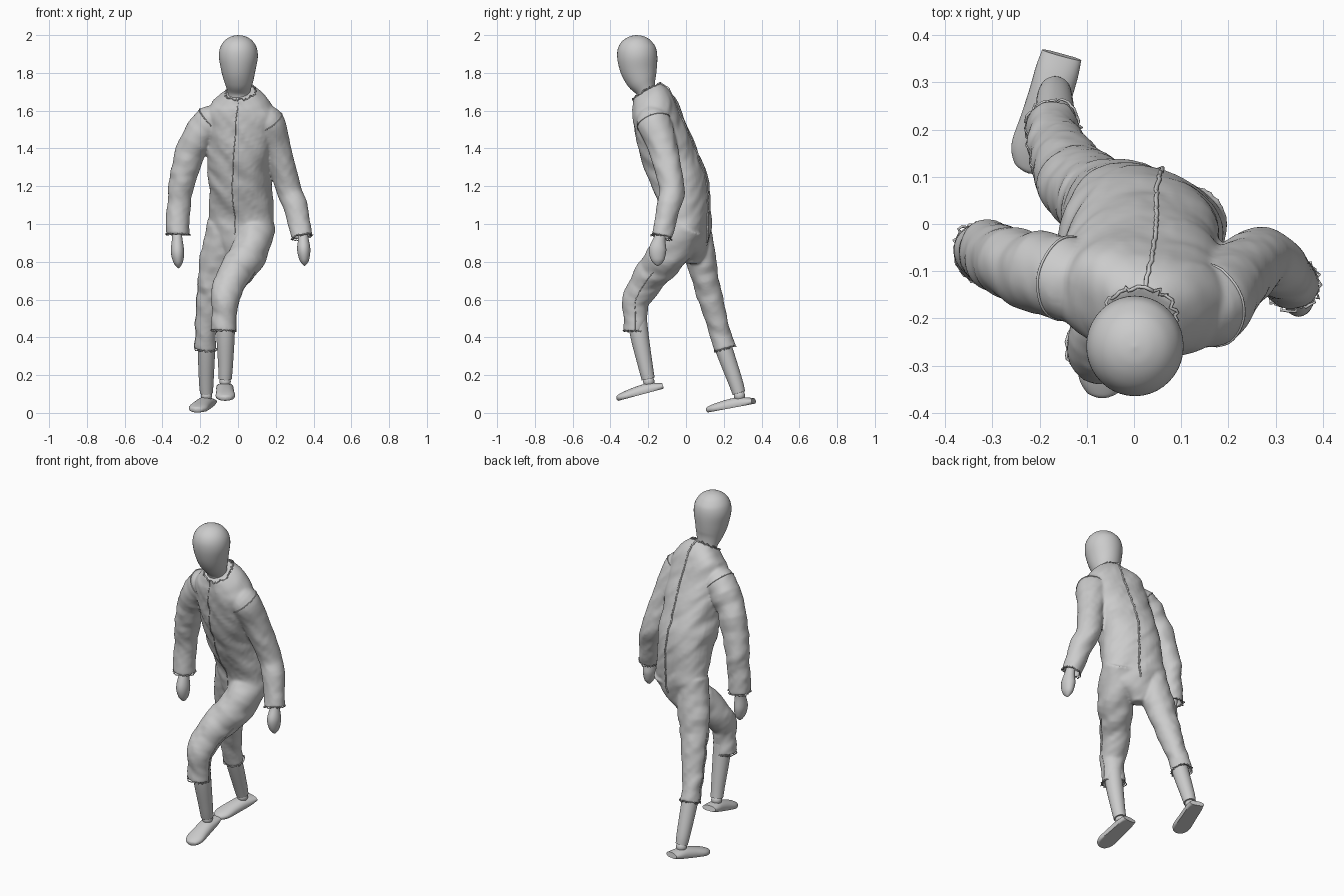
import bpy, bmesh, math, random
from mathutils import Vector, noise

if "Cube" in bpy.data.objects:
    bpy.data.objects.remove(bpy.data.objects["Cube"])

random.seed(4)
TAU = 2 * math.pi


def frames(rows, k=6, twist=(0.0, 0.0)):
    """Smooth (x, y, z, rx, ry) rows into oriented cross-section frames."""
    rows = [r if len(r) == 5 else (*r, r[3]) for r in rows]
    P = [rows[0]] + rows + [rows[-1]]
    vals = []
    for i in range(1, len(P) - 2):
        for s in range(k):
            t = s / k
            vals.append([0.5 * (2*b + (c-a)*t + (2*a-5*b+4*c-d)*t*t + (3*b-a-3*c+d)*t**3)
                         for a, b, c, d in zip(P[i-1], P[i], P[i+1], P[i+2])])
    vals.append(list(rows[-1]))
    out = []
    for i, v in enumerate(vals):
        w = twist[0] + (twist[1] - twist[0]) * i / (len(vals) - 1)
        side = Vector((math.cos(w), math.sin(w), 0))
        a, b = vals[max(i-1, 0)], vals[min(i+1, len(vals)-1)]
        t = (Vector(b[:3]) - Vector(a[:3])).normalized()
        u = (side - t * side.dot(t)).normalized()
        out.append((Vector(v[:3]), u, t.cross(u), t, max(v[3], .001), max(v[4], .001)))
    return out


def point(f, a, n=2.0, fold=0.0, flat=None):
    """Point on a superelliptic section, with optional cloth folds or a flat sole."""
    c, u, v, t, rx, ry = f
    ca, sa = math.cos(a), math.sin(a)
    x = rx * math.copysign(abs(ca) ** (2/n), ca)
    y = ry * math.copysign(abs(sa) ** (2/n), sa)
    if flat is not None:
        y = max(y, -flat)
    p = c + u*x + v*y
    if fold:
        q = Vector((p.x*6, p.y*6, p.z*11 + p.x*10))
        p += (u*ca + v*sa) * fold * (noise.noise(q) + .5*noise.noise(q*2.3))
    return p


def loft(bm, fr, seg=40, cuff=False, **kw):
    rings = [[point(f, TAU*j/seg, **kw) for j in range(seg)] for f in fr]
    if cuff:  # hollow sleeve or trouser end
        c, t = fr[-1][0], fr[-1][3]
        inner = [c + (p - c)*.78 for p in rings[-1]]
        rings += [inner, [p - t*.035 for p in inner]]
    vs = [[bm.verts.new(p) for p in r] for r in rings]
    for r, s in zip(vs, vs[1:]):
        for j in range(seg):
            k = (j + 1) % seg
            bm.faces.new((r[j], r[k], s[k], s[j]))
    bm.faces.new(vs[0][::-1])
    bm.faces.new(vs[-1])


def finish(name, bm):
    bmesh.ops.recalc_face_normals(bm, faces=bm.faces)
    me = bpy.data.meshes.new(name)
    bm.to_mesh(me)
    bm.free()
    ob = bpy.data.objects.new(name, me)
    bpy.context.collection.objects.link(ob)
    bpy.ops.object.select_all(action='DESELECT')
    ob.select_set(True)
    bpy.context.view_layer.objects.active = ob
    bpy.ops.object.shade_smooth_by_angle(angle=math.radians(45))
    return ob


def solid(name, rows, **kw):
    bm = bmesh.new()
    loft(bm, frames(rows), **kw)
    return finish(name, bm)


def seam(name, pts, r=.003, closed=False, jitter=0.0):
    cu = bpy.data.curves.new(name, 'CURVE')
    cu.dimensions, cu.bevel_depth, cu.bevel_resolution = '3D', r, 1
    sp = cu.splines.new('POLY')
    sp.points.add(len(pts) - 1)
    for q, p in zip(sp.points, pts):
        d = [random.uniform(-jitter, jitter) for _ in range(3)]
        q.co = (p.x + d[0], p.y + d[1], p.z + d[2], 1)
    sp.use_cyclic_u = closed
    bpy.context.collection.objects.link(bpy.data.objects.new(name, cu))


# Jumpsuit: torso, sleeves and trouser legs
torso = frames([(0, .03, .79, .03), (0, .03, .85, .09, .075), (.018, .018, .95, .17, .10),
                (.02, .008, 1.05, .174, .112), (.012, -.025, 1.2, .165, .143),
                (.01, -.06, 1.3, .168, .143), (.012, -.1, 1.4, .172, .14),
                (.015, -.135, 1.5, .178, .13), (.016, -.16, 1.6, .178, .12),
                (.016, -.18, 1.655, .137, .107), (.01, -.205, 1.70, .078, .08)], twist=(-.42, -.17))
limbs = {
    'left_sleeve': frames([(.10, -.18, 1.565, .07), (.15, -.167, 1.53, .092), (.205, -.122, 1.4, .075),
                           (.265, -.075, 1.2, .068), (.3, -.09, 1.1, .062), (.338, -.13, .93, .054)]),
    'right_sleeve': frames([(-.08, -.125, 1.565, .07), (-.143, -.118, 1.54, .088), (-.24, -.09, 1.41, .078),
                            (-.3, -.065, 1.2, .07), (-.313, -.06, 1.1, .063), (-.318, -.06, .945, .064)]),
    'left_trouser': frames([(.1, .005, 1.0, .10, .105), (.06, -.088, .85, .097, .105), (-.03, -.2, .71, .086),
                            (-.07, -.265, .6, .071), (-.075, -.267, .52, .065), (-.077, -.267, .435, .066)]),
    'right_trouser': frames([(-.07, .045, 1.0, .092, .085), (-.108, .077, .82, .093, .08),
                             (-.147, .13, .6, .072, .064), (-.165, .175, .45, .059), (-.17, .205, .34, .057)]),
}
FOLD = .010
bm = bmesh.new()
loft(bm, torso, n=2.4, fold=FOLD)
for fr in limbs.values():
    loft(bm, fr, cuff=True, fold=FOLD)
suit = finish('jumpsuit', bm)
rm = suit.modifiers.new('merge', 'REMESH')
rm.mode, rm.voxel_size, rm.use_smooth_shade = 'VOXEL', .0075, True
sm = suit.modifiers.new('soften', 'SMOOTH')
sm.factor, sm.iterations = .5, 4

# Front and back closures, collar and side seams
seam('front_seam', [point(f, -TAU/4, 2.4, FOLD) for f in torso[12:]])
seam('back_seam', [point(f, TAU/4, 2.4, FOLD) for f in torso[9:]], .005, jitter=.002)
collar = [point(torso[-1], TAU*j/60, 2.4, FOLD) for j in range(60)]
seam('collar_fray', collar, .004, True, .006)
for name, fr in limbs.items():
    edge = [point(fr[-1], TAU*j/50, 2, FOLD) for j in range(50)]
    seam(name + '_fray', edge, .003, True, .005)
    if 'trouser' in name:
        out = 0 if name == 'left_trouser' else TAU/2
        seam(name + '_side_seam', [point(f, out, 2, FOLD) for f in fr[9:]], .002)
    else:
        seam(name + '_armhole', [point(fr[6], TAU*j/40, 2, FOLD) for j in range(40)], .003, True)

# Egg-shaped head with neck
solid('head', [(.005, -.2, 1.64, .055, .05), (.005, -.212, 1.7, .06, .052), (.004, -.235, 1.76, .078, .08),
               (.002, -.25, 1.82, .092, .098), (.002, -.258, 1.885, .103, .106), (.002, -.26, 1.935, .096, .099),
               (.002, -.26, 1.972, .072, .073), (.002, -.26, 1.993, .038, .038), (.002, -.26, 2.0, .002)])

# Mitten hands
for name, x, y, d in (('left_hand', .348, -.15, 0), ('right_hand', -.32, -.07, -.012)):
    solid(name, [(x-.005, y+.025, .98, .022), (x-.002, y+.01, .92, .028, .032), (x, y, .865+d, .035, .046),
                 (x+.003, y, .815+d, .027, .037), (x+.004, y, .79+d, .014, .02), (x+.004, y, .777+d, .001)], seg=24)

# Bare shins and ankle balls
for name, rows in (('left_shin', [(-.068, -.262, .55, .05), (-.066, -.248, .42, .049),
                                  (-.066, -.215, .25, .039), (-.068, -.2, .18, .035)]),
                   ('right_shin', [(-.167, .165, .46, .046), (-.167, .2, .34, .046),
                                   (-.168, .26, .17, .039), (-.167, .28, .105, .034)])):
    solid(name, rows, seg=28)
    x, y, z = rows[-1][:3]
    bpy.ops.mesh.primitive_uv_sphere_add(segments=20, ring_count=12, radius=.03, location=(x, y+.003, z-.014))
    bpy.context.object.name = name.replace('shin', 'ankle')
    bpy.ops.object.shade_smooth()

# Flat-soled feet, heel to toe
SHAPE = ((0, .043, .016), (.15, .046, .028), (.32, .046, .036), (.55, .048, .034), (.8, .051, .026),
         (.94, .036, .018), (.985, .018, .012), (1, .003, .003))
for name, heel, toe in (('left_foot', (-.07, -.122, .142), (-.066, -.368, .076)),
                        ('right_foot', (-.153, .358, .062), (-.224, .108, .015))):
    h, t = Vector(heel), Vector(toe)
    solid(name, [(*h.lerp(t, s), rx, ry) for s, rx, ry in SHAPE], seg=32, n=2.2, flat=.014)
